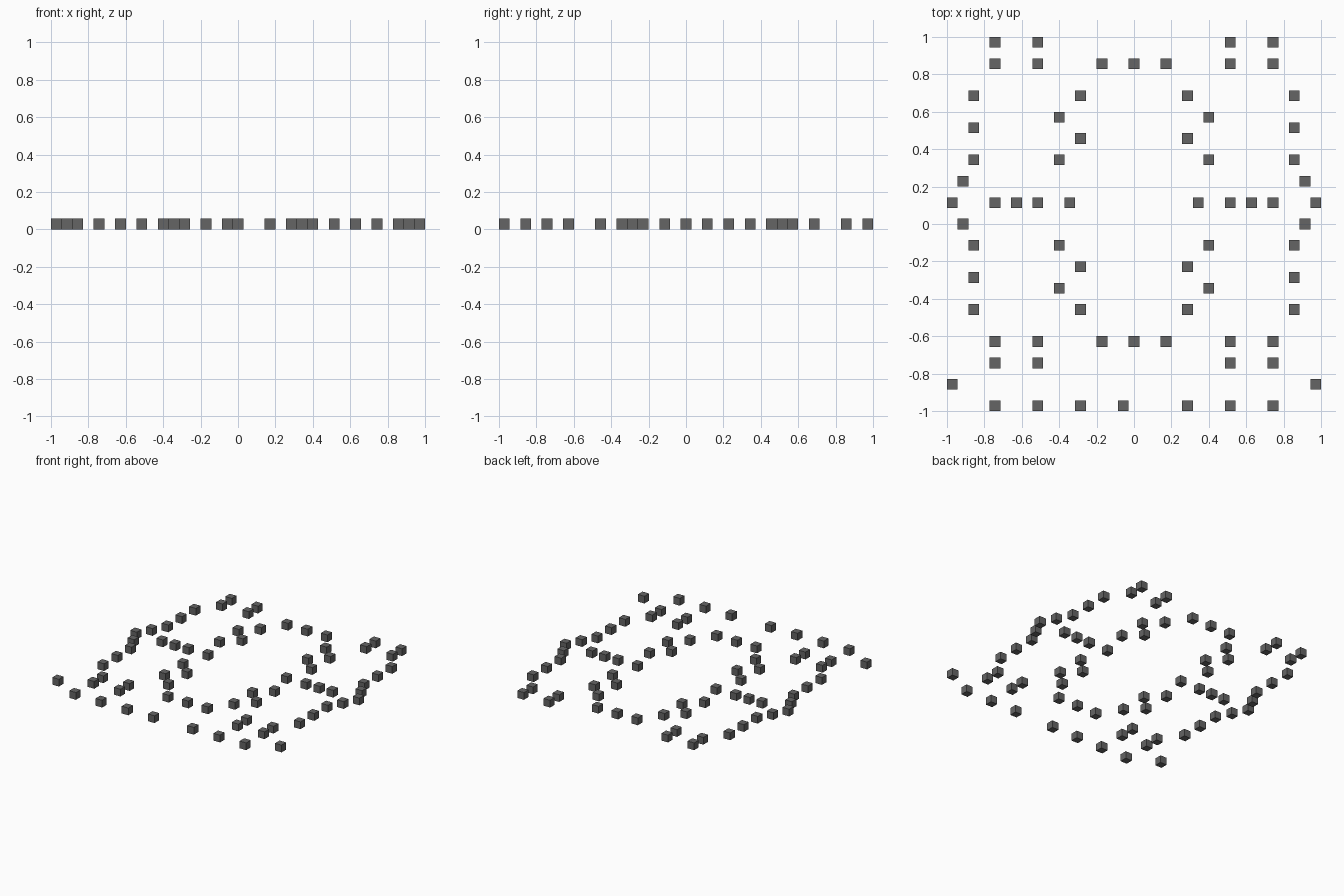
import bpy, bmesh
from mathutils import Matrix

if "Cube" in bpy.data.objects:
    bpy.data.objects.remove(bpy.data.objects["Cube"])

U = 2 / 35  # one grid cell: a 35 x 35 cell floor plan

# Dark grey shared by every block
dark = bpy.data.materials.new("dark_grey")
dark.diffuse_color = (0.13, 0.13, 0.13, 1)
dark.use_nodes = True
dark.node_tree.nodes["Principled BSDF"].inputs["Base Color"].default_value = dark.diffuse_color


def cubes(name, cells, mirror=True):
    """One object of unit-cell cubes at (column, row); mirrored across x = 0."""
    bm = bmesh.new()
    spots = set(cells)
    if mirror:
        spots |= {(-x, y) for x, y in cells}
    for x, y in sorted(spots):
        bmesh.ops.create_cube(bm, size=U, matrix=Matrix.Translation((x * U, y * U, U / 2)))
    me = bpy.data.meshes.new(name)
    bm.to_mesh(me)
    bm.free()
    me.materials.append(dark)
    bpy.context.collection.objects.link(bpy.data.objects.new(name, me))


# Inner ring around the central court (symmetric about row 2)
cubes("court_end_blocks", [(x, y) for y in (15, -11) for x in (0, 3)])
cubes("court_side_blocks",
      [(x, 2 + s * d) for s in (1, -1) for x, d in ((5, 10), (7, 8), (5, 6), (7, 4))])

# Cross passage through the side walls
cubes("passage_blocks", [(x, 2) for x in (6, 9, 11, 13)])

# Outer side walls, bowing outwards at the passage
cubes("outer_wall_blocks",
      [(15, 2 + s * d) for s in (1, -1) for d in (4, 7, 10)] + [(16, 4), (17, 2), (16, 0)])

# Paired blocks at the four corners
cubes("corner_blocks", [(x, y) for x in (9, 13) for y in (17, 15, -11, -13)])

# Front edge row, with one unpaired block left of centre
cubes("front_row_blocks", [(x, -17) for x in (5, 9, 13)] + [(17, -15)])
cubes("front_centre_block", [(-1, -17)], mirror=False)
